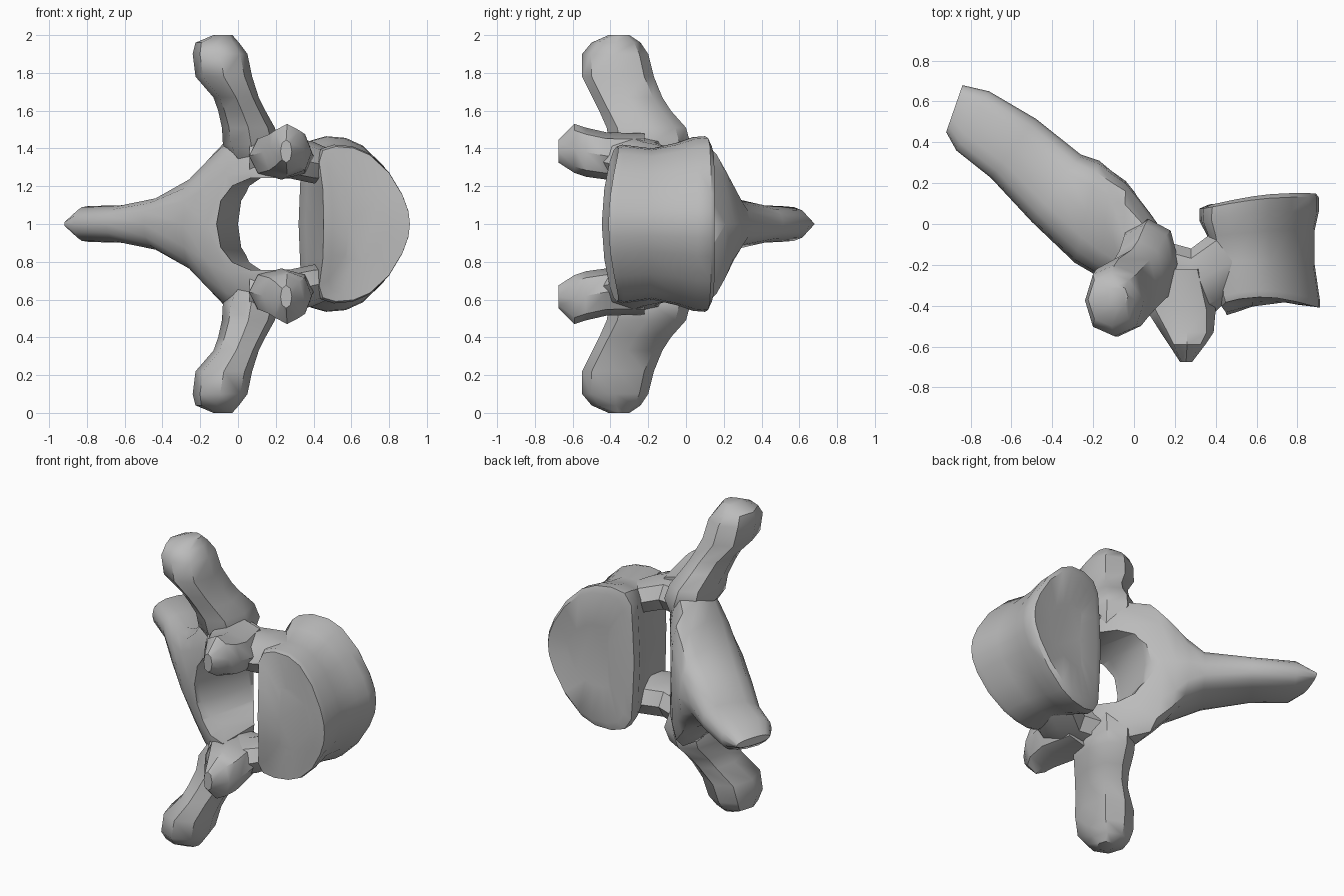
import bpy, bmesh
from math import sin, cos, pi
from mathutils import Vector

old = bpy.data.objects.get("Cube")
if old:
    bpy.data.objects.remove(old, do_unlink=True)

bone = bpy.data.materials.new("bone grey")
bone.use_nodes = True
colour = (0.5, 0.5, 0.5, 1)
bone.diffuse_color = colour
bone.node_tree.nodes["Principled BSDF"].inputs["Base Color"].default_value = colour

X, Y, Z = Vector((1, 0, 0)), Vector((0, 1, 0)), Vector((0, 0, 1))


def oval(centre, u, v, power=0.9, n=8):
    """Rounded section around centre; u and v are its half axes."""
    def soft(t):
        return (1 if t > 0 else -1) * abs(t) ** power if abs(t) > 1e-6 else 0
    angles = [2 * pi * i / n for i in range(n)]
    return [Vector(centre) + u * soft(cos(a)) + v * soft(sin(a)) for a in angles]


def loft(name, rings):
    """Skin a row of equal rings and close both ends; z is measured from mid height."""
    bm = bmesh.new()
    rows = [[bm.verts.new(p) for p in ring] for ring in rings]
    n = len(rows[0])
    for a, b in zip(rows, rows[1:]):
        for i in range(n):
            j = (i + 1) % n
            bm.faces.new((a[i], a[j], b[j], b[i]))
    bm.faces.new(rows[0])
    bm.faces.new(rows[-1])
    bmesh.ops.recalc_face_normals(bm, faces=bm.faces)
    mesh = bpy.data.meshes.new(name)
    bm.to_mesh(mesh)
    bm.free()
    mesh.materials.append(bone)
    ob = bpy.data.objects.new(name, mesh)
    ob.location.z = 1
    bpy.context.collection.objects.link(ob)
    return ob


def finish(ob, mirrored=False, angle=40):
    """Mirror about mid height if asked, apply modifiers, shade."""
    if mirrored:
        mod = ob.modifiers.new("mirror", 'MIRROR')
        mod.use_axis = (False, False, True)
        mod.use_mirror_merge = False
    bpy.ops.object.select_all(action='DESELECT')
    ob.select_set(True)
    bpy.context.view_layer.objects.active = ob
    for mod in list(ob.modifiers):
        bpy.ops.object.modifier_apply(modifier=mod.name)
    bpy.ops.object.shade_smooth_by_angle(angle=angle * pi / 180)


# Drum-shaped body: D section, waisted; ends bowed and slightly dished
half = [(.05, 0), (.04, .45), (0, .8), (.04, .95), (.18, 1), (.38, .98),
        (.56, .89), (.77, .66), (.92, .37), (.985, .16), (1, 0)]
outline = half + [(x, -z) for x, z in half[-2:0:-1]]
# y, left, right, half height, bow towards top and bottom, slant and rounding at left
stations = [(-.395, .57, .80, .2, .03, -.01, 0), (-.405, .48, .88, .37, .06, -.03, 0),
            (-.41, .43, .91, .41, .07, -.04, 0), (-.37, .42, .91, .42, .06, -.04, 0),
            (-.2, .38, .885, .40, .02, 0, .05), (-.03, .33, .885, .43, 0, -.03, .1),
            (.06, .29, .905, .46, .01, -.05, .12), (.13, .29, .905, .465, .01, -.06, .13),
            (.15, .34, .89, .42, .01, -.06, .12), (.125, .48, .77, .2, 0, -.03, 0)]
finish(loft("body", [[Vector((l + (r - l) * (x + curl * z * z * (1 - x)),
                              y + bow * z * z + lean * (1 - x) ** 2, h * z))
                      for x, z in outline] for y, l, r, h, bow, lean, curl in stations]))

# Rear spine flaring into the arch: x, y, half axis x and y, half height, squareness
spine = [(-.88, .565, .04, .115, .025, .9), (-.79, .505, .08, .145, .095, .8),
         (-.59, .37, .11, .145, .10, .8), (-.38, .175, .12, .165, .145, .8),
         (-.23, .06, .06, .25, .25, .75), (-.14, 0, .03, .26, .36, .65),
         (-.05, -.05, .01, .26, .455, .6), (.08, -.17, 0, .23, .49, .6),
         (.2, -.28, 0, .17, .475, .65)]
arch = loft("spine_and_arch", [oval((x, y, 0), Vector((ux, uy, 0)), Z * h, p, 16)
                               for x, y, ux, uy, h, p in spine])

# Canal through the arch
canal = [(-.9, .12, .29), (-.25, .15, .26), (.1, .2, .2), (.7, .2, .2)]
cutter = loft("canal_cutter", [oval((x, y, 0), X * r, Z * .25, .85, 14) for y, x, r in canal])
cutter.hide_render = True
cut = arch.modifiers.new("canal", 'BOOLEAN')
cut.operation, cut.solver, cut.object = 'DIFFERENCE', 'EXACT', cutter
finish(arch)
bpy.data.objects.remove(cutter, do_unlink=True)

# Side processes: z, x, y, half x, half y
wing = [(.3, .09, -.18, .09, .15), (.42, .07, -.19, .15, .215), (.51, .055, -.21, .14, .21),
        (.6, .02, -.27, .125, .19), (.67, -.01, -.31, .12, .185), (.78, -.075, -.36, .15, .19),
        (.9, -.095, -.375, .145, .175), (.96, -.11, -.37, .115, .13),
        (1, -.08, -.355, .05, .055)]
finish(loft("side_processes", [oval((x, y, z), X * rx, Y * ry)
                               for z, x, y, rx, ry in wing]), True)

# Joint knobs at the front: y, x, z, half x, half z
knob = [(-.22, .2, .37, .15, .11), (-.42, .23, .36, .17, .125), (-.53, .26, .38, .13, .13),
        (-.59, .26, .40, .09, .13), (-.675, .255, .385, .03, .06)]
finish(loft("joint_knobs", [oval((x, y, z), X * rx, Z * rz)
                            for y, x, z, rx, rz in knob]), True)

# Bridges from arch to body: x, y, z, half y, half z
bridge = [(.06, -.24, .37, .18, .11), (.28, -.3, .35, .18, .11),
          (.4, -.23, .325, .2, .11), (.52, -.17, .3, .14, .08)]
finish(loft("bridges", [oval((x, y, z), Y * ry, Z * rz)
                        for x, y, z, ry, rz in bridge]), True)
